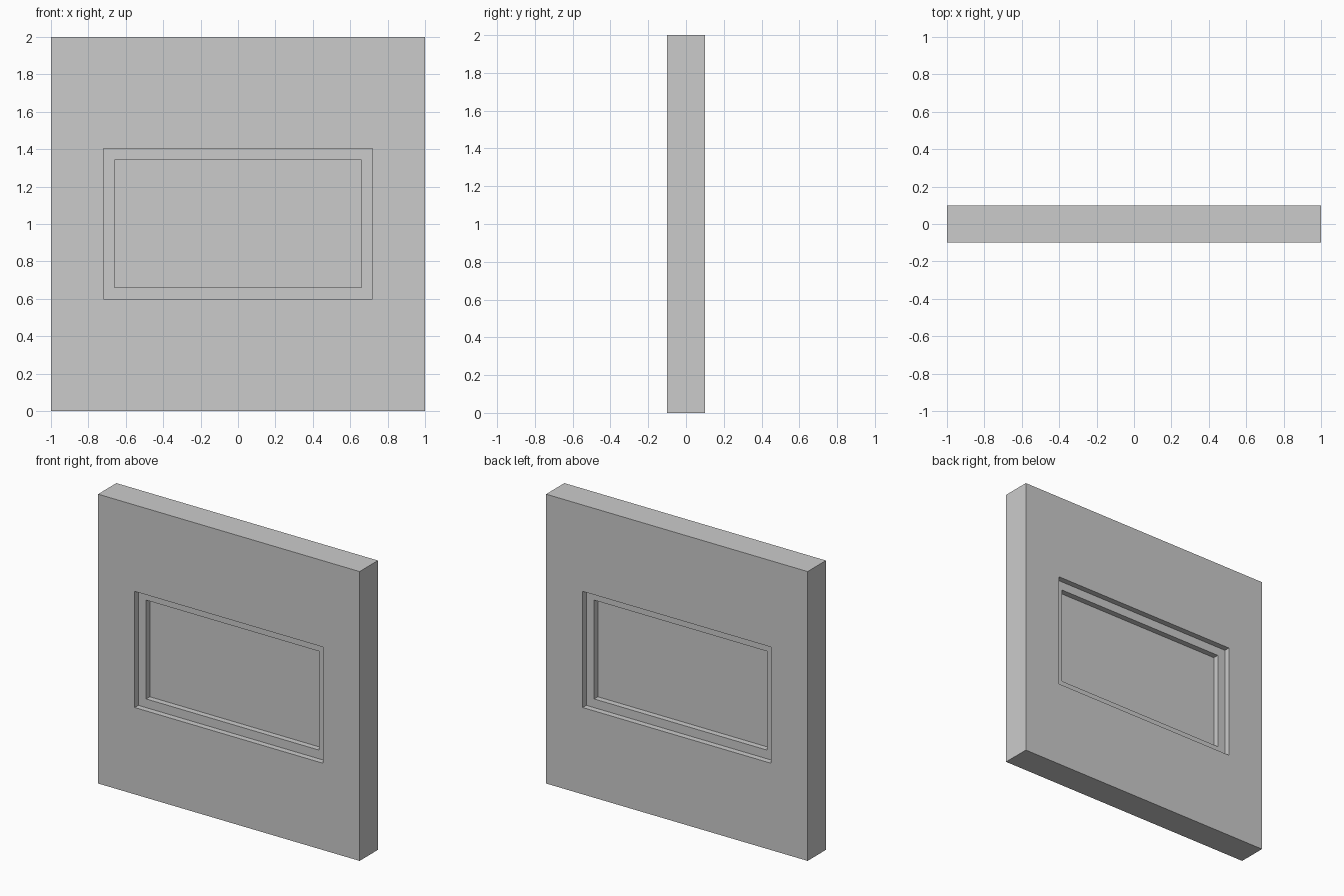
import bpy
import bmesh

if "Cube" in bpy.data.objects:
    bpy.data.objects.remove(bpy.data.objects["Cube"])


def new_object(name, bm):
    bmesh.ops.recalc_face_normals(bm, faces=bm.faces)
    mesh = bpy.data.meshes.new(name)
    bm.to_mesh(mesh)
    bm.free()
    obj = bpy.data.objects.new(name, mesh)
    bpy.context.collection.objects.link(obj)
    return obj


def rect(bm, half_w, z0, z1, y):
    return [bm.verts.new((x, y, z)) for x, z in
            ((-half_w, z0), (half_w, z0), (half_w, z1), (-half_w, z1))]


def ring(name, outer, inner, half_depth):
    """Rectangular panel with a rectangular through-opening."""
    bm = bmesh.new()
    loops = [rect(bm, *r, y) for r, y in
             ((outer, -half_depth), (inner, -half_depth),
              (inner, half_depth), (outer, half_depth))]
    for k in range(4):
        a, b = loops[k], loops[(k + 1) % 4]
        for i in range(4):
            j = (i + 1) % 4
            bm.faces.new((a[i], a[j], b[j], b[i]))
    return new_object(name, bm)


def slab(name, size, half_depth):
    bm = bmesh.new()
    a, b = rect(bm, *size, -half_depth), rect(bm, *size, half_depth)
    bm.faces.new(a)
    bm.faces.new(b)
    for i in range(4):
        j = (i + 1) % 4
        bm.faces.new((a[i], a[j], b[j], b[i]))
    return new_object(name, bm)


# Each rectangle: half width, bottom, top
wall_edge = (1.0, 0.0, 2.0)
opening = (0.72, 0.6, 1.403)
pane_edge = (0.66, 0.66, 1.343)

# Wall with window opening
ring("wall", wall_edge, opening, 0.1)
# Frame set back from both wall faces
ring("window_frame", opening, pane_edge, 0.06)
# Pane set back inside the frame
slab("window_pane", pane_edge, 0.02)
